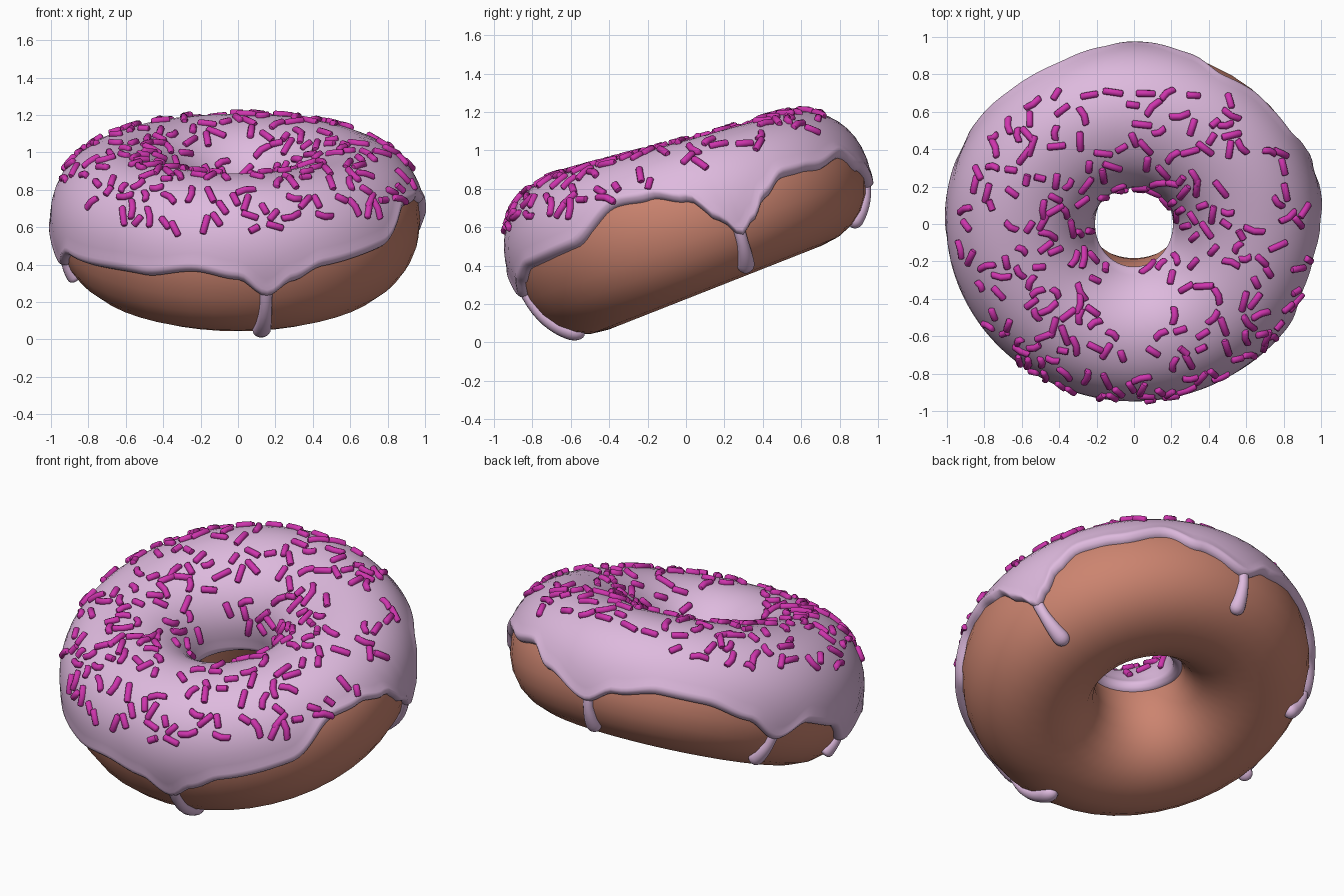
import bpy, bmesh, math, random
from mathutils import Vector

if "Cube" in bpy.data.objects:
    bpy.data.objects.remove(bpy.data.objects["Cube"])

random.seed(7)
TILT = math.radians(21.5)
CT, ST = math.cos(TILT), math.sin(TILT)


def material(name, col):
    m = bpy.data.materials.new(name)
    m.diffuse_color = (*col, 1)
    m.use_nodes = True
    m.node_tree.nodes["Principled BSDF"].inputs["Base Color"].default_value = m.diffuse_color
    return m


DOUGH = material("baked_dough", (0.60, 0.23, 0.16))
ICING = material("lilac_icing", (0.73, 0.49, 0.73))
PINK = material("magenta_sprinkle", (0.62, 0.035, 0.42))


def spow(v):
    return math.copysign(abs(v) ** 0.94, v)


def section(th):
    """Half height and centre height of the ring section (front is plumper)."""
    b = 0.3775 - 0.0325 * math.sin(th)
    return b, 0.21 + b


def P(th, ph, off=0.0):
    """Point on the tilted ring; ph 0 = outside, 90 = top, 180 = hole."""
    b, wc = section(th)
    r = 0.61 + (0.365 + off) * spow(math.cos(ph))
    w = wc + (b + off) * spow(math.sin(ph))
    u = 0.975 * r * math.sin(th) + 0.2475
    return Vector((r * math.cos(th), u * CT - w * ST, u * ST + w * CT))


def frame(th, ph):
    e = 0.01
    t = (P(th + e, ph) - P(th - e, ph)).normalized()
    d = (P(th, ph + e) - P(th, ph - e)).normalized()
    return t, d, t.cross(d).normalized()


def finish(name, bm, mat, angle=60):
    bmesh.ops.recalc_face_normals(bm, faces=bm.faces)
    me = bpy.data.meshes.new(name)
    bm.to_mesh(me)
    bm.free()
    ob = bpy.data.objects.new(name, me)
    bpy.context.collection.objects.link(ob)
    me.materials.append(mat)
    bpy.ops.object.select_all(action='DESELECT')
    ob.select_set(True)
    bpy.context.view_layer.objects.active = ob
    bpy.ops.object.shade_smooth_by_angle(angle=math.radians(angle))
    return ob


def skin(bm, rings, loop=False, caps=False):
    """Bridge closed rings of points."""
    vs = [[bm.verts.new(p) for p in ring] for ring in rings]
    n = len(vs[0])
    for i in range(len(vs) if loop else len(vs) - 1):
        a, b = vs[i], vs[(i + 1) % len(vs)]
        for j in range(n):
            k = (j + 1) % n
            bm.faces.new((a[j], a[k], b[k], b[j]))
    if caps:
        bm.faces.new(vs[0])
        bm.faces.new(vs[-1])


# Dough ring
bm = bmesh.new()
skin(bm, [[P(math.tau * i / 44, math.tau * j / 24) for j in range(24)] for i in range(44)], loop=True)
finish("dough_ring", bm, DOUGH)

# Icing: wavy outer edge given as (direction in degrees, height above the base plane)
EDGE = [(-166, .43), (-155, .55), (-121, .60), (-103, .65), (-90, .62), (-81, .53), (-73, .60),
        (-63, .65), (-39, .66), (-21, .78), (-9, .75), (2, .67), (9, .53), (14, .42), (19, .47),
        (25, .55), (34, .61), (42, .60), (50, .58), (62, .60), (73, .51), (90, .41), (100, .49),
        (115, .54), (130, .54), (145, .50), (157, .42), (168, .53), (182, .52), (194, .43)]


def edge_phi(th):
    d = (math.degrees(th) + 166) % 360 - 166
    for (a, wa), (b, wb) in zip(EDGE, EDGE[1:]):
        if a <= d <= b:
            s = (d - a) / (b - a)
            s = s * s * (3 - 2 * s)
            h, wc = section(th)
            return math.asin(max(-0.95, min(0.95, (wa + (wb - wa) * s - wc) / h)))


def icing_ring(th):
    lo, hi = edge_phi(th), math.radians(181 + 8 * math.sin(th))
    ds = [0, .008, .025, .05, .08, .12, .17, .24]
    phs = [lo + d for d in ds]
    phs += [lo + .24 + (hi - lo - .48) * i / 20 for i in range(1, 20)]
    phs += [hi - d for d in reversed(ds)]
    pts = []
    for ph in phs:
        d = min(ph - lo, hi - ph)
        k = 1 - min(d / .08, 1)
        lip = .008 * math.exp(-((d - .09) / .05) ** 2)
        pts.append(P(th, ph, -.006 + .036 * math.sqrt(1 - k * k) + lip * (1 - k)))
    # hidden underside inside the dough
    pts += [P(th, hi + (lo - hi) * i / 10, -.012) for i in range(11)]
    return pts


bm = bmesh.new()
skin(bm, [icing_ring(math.tau * i / 200) for i in range(200)], loop=True)
finish("icing", bm, ICING, 80)

# Icing drips running down to the underside: (direction, end angle, width)
for n, (deg, end, wid) in enumerate([(-81, -69, .055), (14, -66, .052), (90, -62, .05),
                                     (157, -60, .05), (194, -42, .05)]):
    th = math.radians(deg)
    a, b = edge_phi(th) + .12, math.radians(end)
    rings = []
    for i in range(17):
        s = i / 16
        ph = a + (b - a) * math.sin(s * math.pi / 2)
        t, d, nrm = frame(th, ph)
        q = math.sin(s * math.pi / 2)
        swell = .6 + .4 * max(0, (q - .3) / .7)
        tip = math.sqrt(max(.0004, 1 - max(0, (q - .8) / .2) ** 2))
        c = P(th, ph)
        rings.append([c + t * wid * swell * tip * math.cos(math.tau * j / 14)
                      + nrm * (.022 + .026 * q) * tip * math.sin(math.tau * j / 14) for j in range(14)])
    bm = bmesh.new()
    skin(bm, rings, caps=True)
    finish("icing_drip_%d" % (n + 1), bm, ICING, 80)

# Sprinkles scattered over the top of the icing
bm = bmesh.new()
placed = []
for _ in range(6000):
    if len(placed) >= 225:
        break
    th = random.uniform(0, math.tau)
    ph = math.radians(random.uniform(33, 165))
    if random.random() > .61 + .37 * math.cos(ph):
        continue
    c = P(th, ph, .036)
    # bare patches: back rim and the inner front slope
    if c.y > .72 or (abs(c.x) < .2 and -.5 < c.y < -.25):
        continue
    if any((c - p).length < .058 for p in placed):
        continue
    placed.append(c)
    t, d, nrm = frame(th, ph)
    ang = random.uniform(0, math.pi)
    ax = t * math.cos(ang) + d * math.sin(ang)
    side = nrm.cross(ax)
    half = random.uniform(.03, .06)
    bend = random.choice((0, 0, 0, .012, -.012))
    rings = []
    for s, r in ((-1, .013), (-.86, .019), (0, .019), (.86, .019), (1, .013)):
        m = c + ax * half * s + side * bend * s * s - nrm * (.25 * (half * s) ** 2 / .4)
        rings.append([m + (side * math.cos(math.tau * j / 8) + nrm * math.sin(math.tau * j / 8)) * r
                      for j in range(8)])
    skin(bm, rings, caps=True)
finish("sprinkles", bm, PINK, 50)
